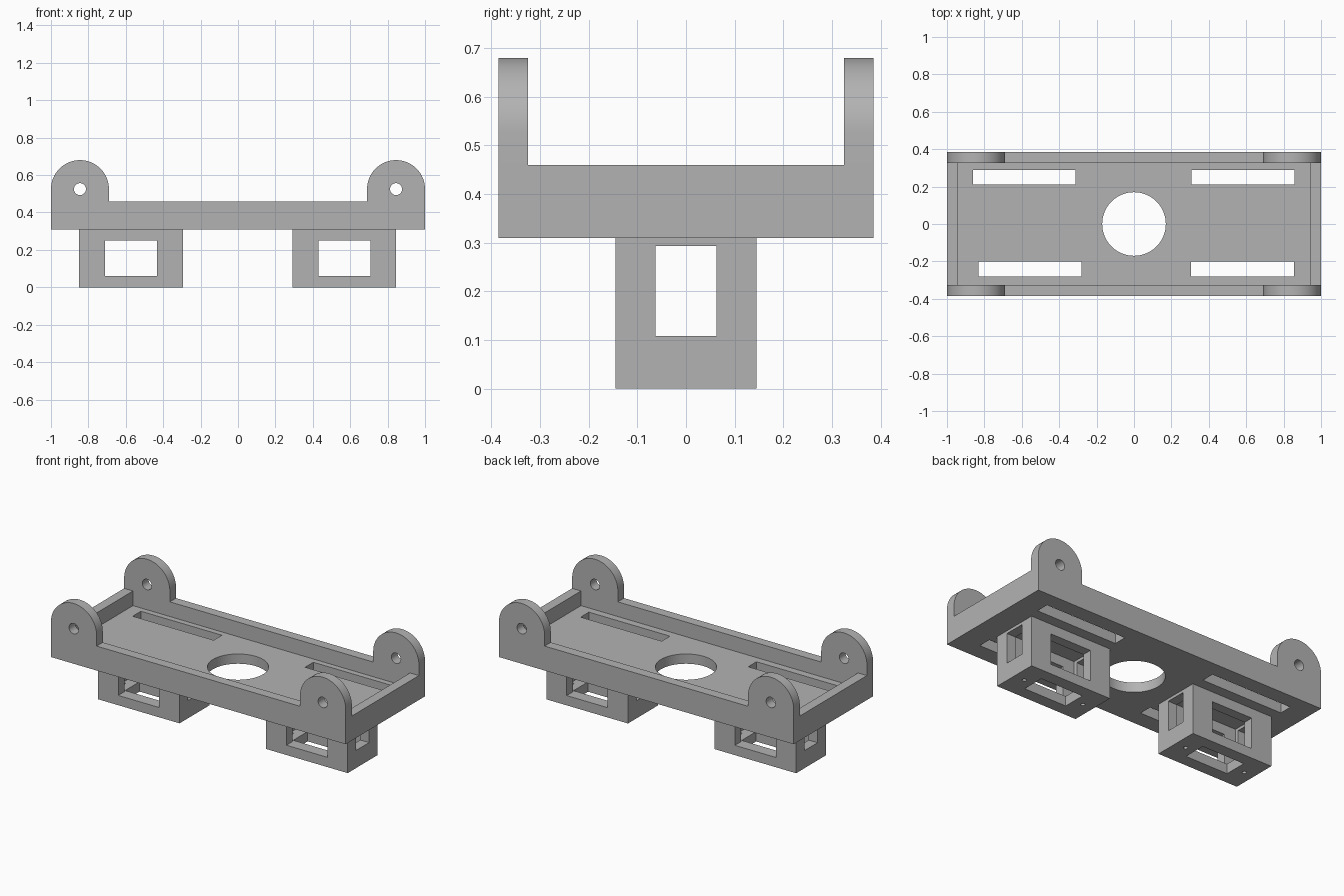
import bpy
import bmesh
import math
from mathutils import Matrix, Vector

cube = bpy.data.objects.get("Cube")
if cube:
    bpy.data.objects.remove(cube, do_unlink=True)

grey = bpy.data.materials.new("plain grey")
grey.use_nodes = True
colour = (0.45, 0.45, 0.45, 1)
grey.diffuse_color = colour
grey.node_tree.nodes["Principled BSDF"].inputs["Base Color"].default_value = colour


def add_object(name, bm):
    bmesh.ops.recalc_face_normals(bm, faces=bm.faces)
    mesh = bpy.data.meshes.new(name)
    bm.to_mesh(mesh)
    bm.free()
    mesh.materials.append(grey)
    obj = bpy.data.objects.new(name, mesh)
    bpy.context.collection.objects.link(obj)
    return obj


def box(name, x, y, z):
    """Box from its (low, high) range on each axis."""
    size = [b - a for a, b in (x, y, z)]
    centre = Vector([(a + b) / 2 for a, b in (x, y, z)])
    bm = bmesh.new()
    bmesh.ops.create_cube(bm, size=1, matrix=Matrix.Translation(centre) @ Matrix.Diagonal((*size, 1)))
    return add_object(name, bm)


def rod(name, centre, radius, length, along_y=False, sides=48):
    bm = bmesh.new()
    turn = Matrix.Rotation(math.pi / 2, 4, 'X') if along_y else Matrix()
    bmesh.ops.create_cone(bm, cap_ends=True, segments=sides, radius1=radius, radius2=radius,
                          depth=length, matrix=Matrix.Translation(centre) @ turn)
    return add_object(name, bm)


def combine(target, tools, operation='DIFFERENCE'):
    """Apply each tool to the target, then discard the tool."""
    bpy.context.view_layer.objects.active = target
    for tool in tools:
        tool.hide_render = True
        mod = target.modifiers.new("combine", 'BOOLEAN')
        mod.operation = operation
        mod.solver = 'EXACT'
        mod.object = tool
        bpy.ops.object.modifier_apply(modifier=mod.name)
        bpy.data.objects.remove(tool, do_unlink=True)


def smooth(obj):
    bpy.ops.object.select_all(action='DESELECT')
    obj.select_set(True)
    bpy.context.view_layer.objects.active = obj
    bpy.ops.object.shade_smooth_by_angle(angle=math.radians(30))


WALL = 0.06
HALF_Y = 0.385
BASE, RIM = 0.31, 0.46
EAR_X, EAR_Z, EAR_R = 0.845, 0.525, 0.155

# Tray with a recessed floor
tray = box("tray", (-1, 1), (-HALF_Y, HALF_Y), (BASE, RIM))
combine(tray, [box("recess", (WALL - 1, 1 - WALL), (WALL - HALF_Y, HALF_Y - WALL), (BASE + WALL, 1))])

# Centre hole and four slots through the floor
cuts = [rod("centre_hole", (0, 0, BASE), 0.17, 0.5, sides=72)]
for x, y in ((-0.587, 0.25), (0.583, 0.25), (-0.557, -0.24), (0.58, -0.24)):
    cuts.append(box("slot", (x - 0.275, x + 0.275), (y - 0.04, y + 0.04), (0.2, 0.42)))
combine(tray, cuts)

# Rounded ears with pivot holes at the corners
for sx, side in ((-1, "right"), (1, "left")):
    for sy, end in ((-1, "front"), (1, "back")):
        y = sy * (HALF_Y - WALL / 2)
        x = sx * EAR_X
        ear = box(f"{end}_{side}_ear", (x - EAR_R, x + EAR_R),
                  (y - WALL / 2, y + WALL / 2), (RIM, EAR_Z))
        combine(ear, [rod("ear_round", (x, y, EAR_Z), EAR_R, WALL, True, 64)], 'UNION')
        combine(ear, [rod("pivot_hole", (x, y, EAR_Z), 0.032, 0.2, True, 32)])
        smooth(ear)
smooth(tray)

# Hollow holders under the tray, open on every side
for cx, side in ((-0.572, "right"), (0.569, "left")):
    def span(half):
        return (cx - half, cx + half)
    holder = box(f"{side}_holder", span(0.277), (-0.145, 0.145), (0, BASE))
    combine(holder, [
        box("hollow", span(0.277 - WALL), (WALL - 0.145, 0.145 - WALL), (WALL, 0.4)),
        box("side_window", span(0.139), (-0.3, 0.3), (WALL, 0.25)),
        box("end_window", span(0.4), (-0.0625, 0.0625), (0.108, 0.293)),
        box("bottom_opening", span(0.145), (-0.07, 0.07), (-0.1, 0.1)),
        rod("screw_hole", (cx - 0.207, 0, 0), 0.012, 0.3, sides=16),
        rod("screw_hole", (cx + 0.207, 0, 0), 0.012, 0.3, sides=16),
    ])
    smooth(holder)
